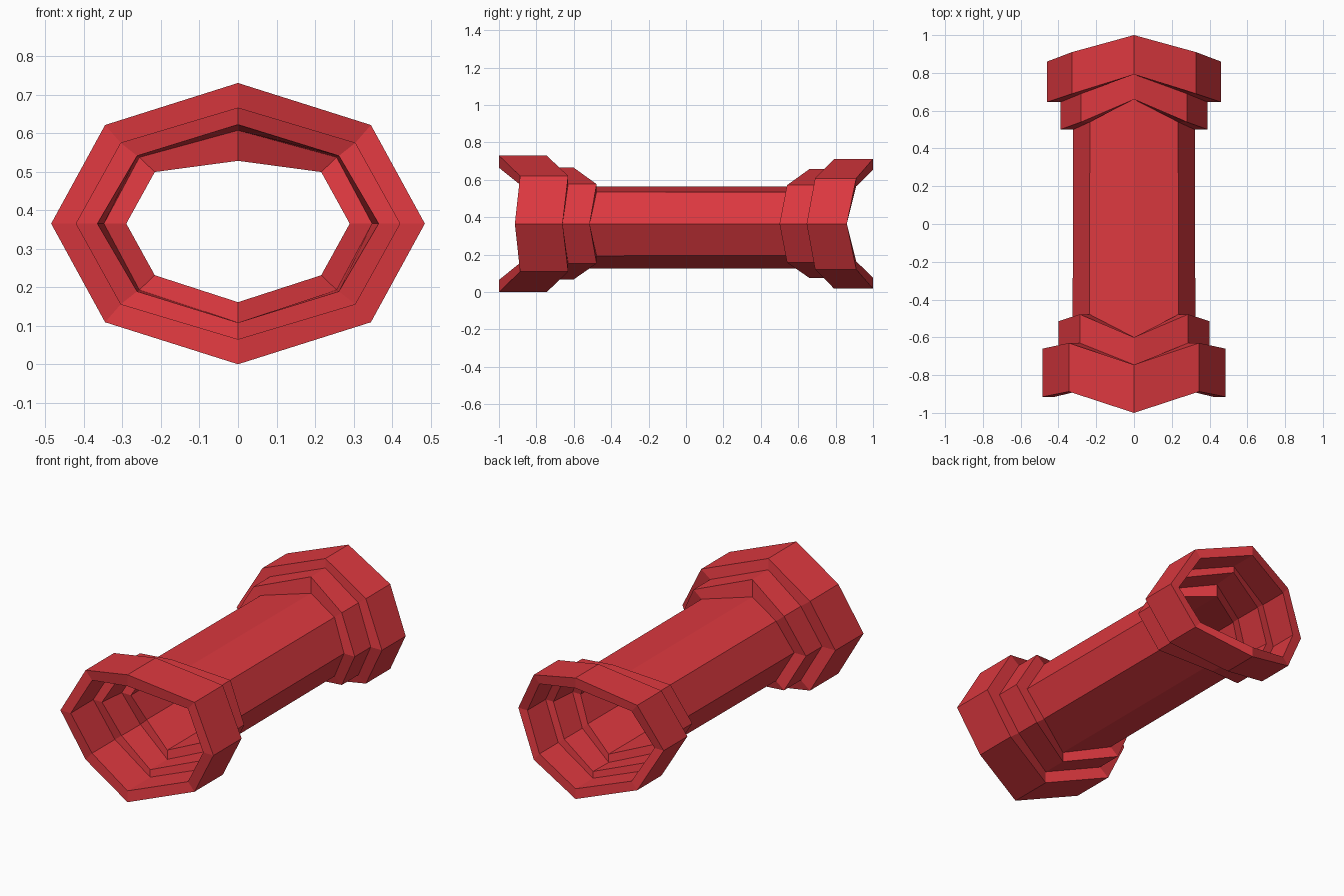
import bpy, bmesh

if "Cube" in bpy.data.objects:
    bpy.data.objects.remove(bpy.data.objects["Cube"])

CZ = 0.365  # height of the tube axis

# Cross-sections: side x, diagonal x, diagonal z, top z, bottom z (relative to axis)
COLLAR = (0.485, 0.345, 0.256, 0.365, 0.365)
COLLAR_IN = (0.42, 0.304, 0.209, 0.30, 0.30)
STEP = (0.40, 0.287, 0.212, 0.30, 0.297)
STEP_IN = (0.365, 0.262, 0.176, 0.257, 0.257)
STEP_IN2 = (0.348, 0.256, 0.172, 0.242, 0.257)
TUBE = (0.325, 0.236, 0.171, 0.20, 0.24)
TUBE_IN = (0.29, 0.216, 0.134, 0.163, 0.204)


def octagon(bm, sec, ys, scale=1.0):
    """Eight-sided chevron loop; ys gives y at the tips, diagonals and sides."""
    m, dx, dz, t, b = (v * scale for v in sec)
    tip, diag, side = ys
    pts = [(0, tip, t), (dx, diag, dz), (m, side, 0), (dx, diag, -dz),
           (0, tip, -b), (-dx, diag, -dz), (-m, side, 0), (-dx, diag, dz)]
    return [bm.verts.new((x, y, z + CZ)) for x, y, z in pts]


def shift(ys, d):
    return tuple(y + d for y in ys)


# Edge positions along the length for each end
f_end, f_mid, f_low = (-1, -0.887, -0.915), (-0.745, -0.63, -0.66), (-0.60, -0.478, -0.515)
b_end, b_mid, b_low = (1, 0.91, 0.86), (0.792, 0.69, 0.645), (0.66, 0.54, 0.50)

# Full closed wall profile: along the outside front to back, then back through the bore
profile = [
    (COLLAR, f_end, 1), (COLLAR, f_mid, 1), (STEP, f_mid, 1), (STEP, f_low, 1), (TUBE, f_low, 1),
    (TUBE, b_low, 0.99), (STEP, b_low, 0.975), (STEP, b_mid, 0.975), (COLLAR, b_mid, 0.95), (COLLAR, b_end, 0.95),
    (COLLAR_IN, b_end, 0.96), (COLLAR_IN, shift(b_mid, 0.05), 0.96),
    (STEP_IN, shift(b_mid, 0.05), 0.97), (STEP_IN2, shift(b_low, 0.04), 0.98),
    (TUBE_IN, shift(b_low, 0.04), 1),
    (TUBE_IN, shift(f_low, -0.04), 1), (STEP_IN2, shift(f_low, -0.04), 1),
    (STEP_IN, shift(f_mid, -0.05), 1), (COLLAR_IN, shift(f_mid, -0.05), 1),
    (COLLAR_IN, f_end, 1),
]

# Flanged tube shell
bm = bmesh.new()
loops = [octagon(bm, *p) for p in profile]
for i, a in enumerate(loops):
    b = loops[(i + 1) % len(loops)]
    for k in range(8):
        n = (k + 1) % 8
        bm.faces.new((a[k], a[n], b[n], b[k]))
bmesh.ops.recalc_face_normals(bm, faces=bm.faces)
mesh = bpy.data.meshes.new("flanged_tube")
bm.to_mesh(mesh)
bm.free()

# Red paint
red = bpy.data.materials.new("red_paint")
red.diffuse_color = (0.72, 0.04, 0.05, 1)
red.use_nodes = True
red.node_tree.nodes["Principled BSDF"].inputs["Base Color"].default_value = red.diffuse_color
mesh.materials.append(red)
tube = bpy.data.objects.new("flanged_tube", mesh)
bpy.context.collection.objects.link(tube)
